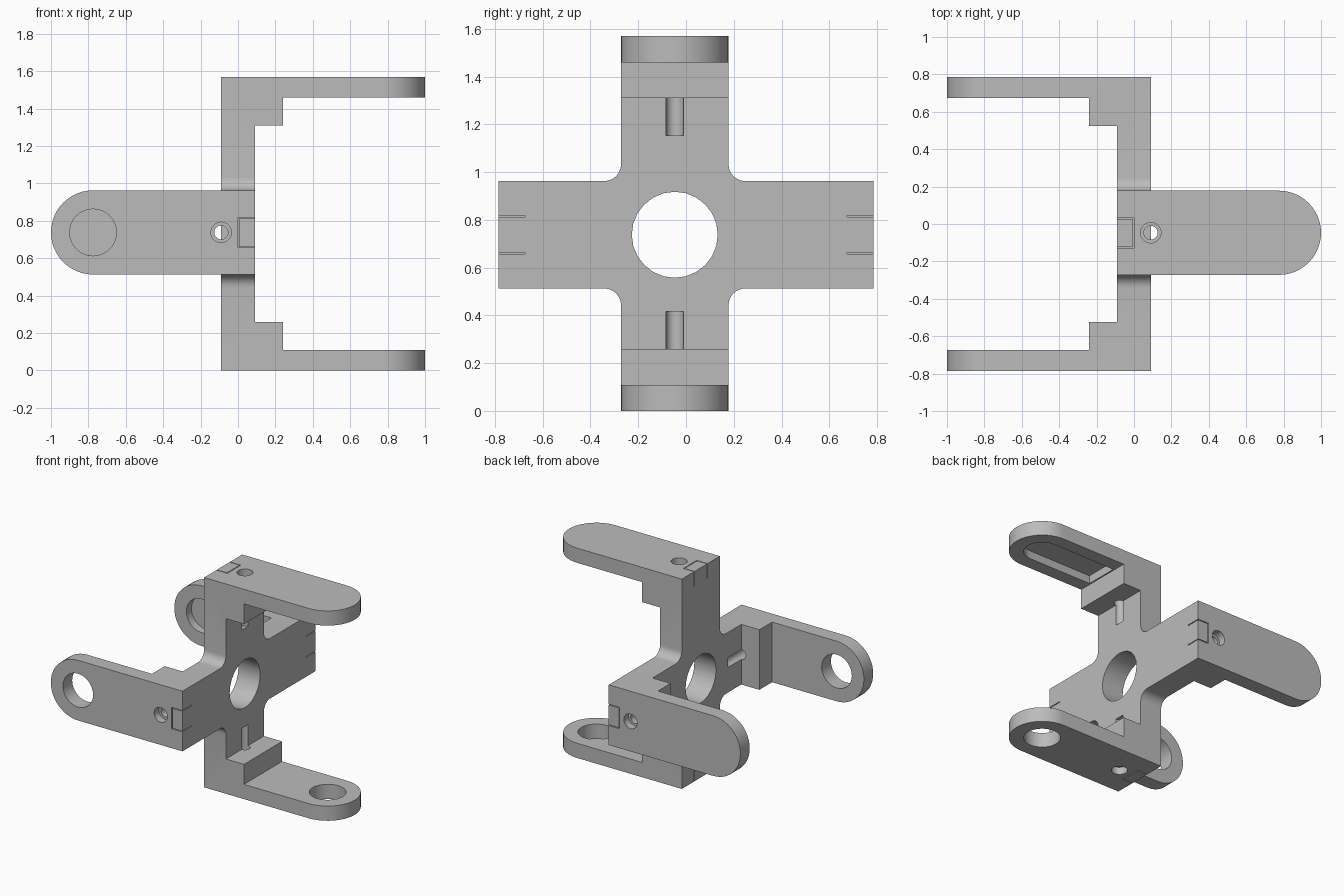
import bpy, bmesh
from math import pi, cos, sin, radians
from mathutils import Matrix, Vector

cube = bpy.data.objects.get("Cube")
if cube:
    bpy.data.objects.remove(cube, do_unlink=True)

grey = bpy.data.materials.new("plain grey")
grey.use_nodes = True
grey.diffuse_color = (0.5, 0.5, 0.5, 1)
bsdf = next(n for n in grey.node_tree.nodes if n.type == 'BSDF_PRINCIPLED')
bsdf.inputs["Base Color"].default_value = (0.5, 0.5, 0.5, 1)

HALF = 0.785      # centre to outer face of each arm
SHIFT = 0.047     # sideways offset of the arm bands
W = 0.225         # half width of a band
T = 0.09          # half thickness of the cross plate
TIP = 0.775       # centre of the rounded prong end


def prism(name, pts, low, high, frame):
    """Extrude a flat outline between two heights of a local frame."""
    bm = bmesh.new()
    face = bm.faces.new([bm.verts.new((x, y, low)) for x, y in pts])
    ext = bmesh.ops.extrude_face_region(bm, geom=[face])
    verts = [v for v in ext["geom"] if isinstance(v, bmesh.types.BMVert)]
    bmesh.ops.translate(bm, verts=verts, vec=(0, 0, high - low))
    bmesh.ops.transform(bm, matrix=frame, verts=bm.verts)
    bmesh.ops.recalc_face_normals(bm, faces=bm.faces)
    mesh = bpy.data.meshes.new(name)
    bm.to_mesh(mesh)
    bm.free()
    obj = bpy.data.objects.new(name, mesh)
    bpy.context.scene.collection.objects.link(obj)
    return obj


def arc(cx, cy, r, start, end, n):
    return [(cx + r * cos(start + (end - start) * i / n),
             cy + r * sin(start + (end - start) * i / n)) for i in range(n + 1)]


def circle(cx, r, n):
    return arc(cx, 0, r, 0, 2 * pi, n)[:-1]


def rect(x0, x1, half):
    return [(x0, -half), (x1, -half), (x1, half), (x0, half)]


def tongue(x0, cx, r):
    """Strip with a round far end."""
    return [(x0, -r)] + arc(cx, 0, r, -pi / 2, pi / 2, 24) + [(x0, r)]


def combine(target, tool, operation):
    mod = target.modifiers.new(operation, 'BOOLEAN')
    mod.operation = operation
    mod.solver = 'EXACT'
    mod.object = tool
    bpy.context.view_layer.objects.active = target
    bpy.ops.object.modifier_apply(modifier=mod.name)
    bpy.data.objects.remove(tool, do_unlink=True)


# cross plate with filleted inner corners
outline = []
R = 0.07
reach = HALF - 0.04
for sy, sz in ((1, 1), (-1, 1), (-1, -1), (1, -1)):
    quarter = [(reach + sy * SHIFT, W)]
    quarter += arc(W + R, W + R, R, 1.5 * pi, pi, 8)
    quarter += [(W, reach + sz * SHIFT)]
    if sy * sz < 0:
        quarter.reverse()
    outline += [(sy * a, sz * b) for a, b in quarter]
plate_frame = Matrix(((0, 0, 1, 0), (1, 0, 0, -SHIFT),
                      (0, 1, 0, HALF - SHIFT), (0, 0, 0, 1)))
frame_obj = prism("bracket_frame", outline, -T, T, plate_frame)
frame_obj.data.materials.append(grey)

# each arm: name, outward direction, prong direction, band offset, through hole
X, Y, Z = Vector((1, 0, 0)), Vector((0, 1, 0)), Vector((0, 0, 1))
arms = (("top", Z, X, -SHIFT * Y, False), ("bottom", -Z, X, -SHIFT * Y, True),
        ("front", -Y, -X, -SHIFT * Z, True), ("back", Y, -X, -SHIFT * Z, False))
INNER = HALF - 0.11
cutters, keys = [], []

for name, out, along, offset, through in arms:
    m = Matrix((along, out.cross(along), out)).transposed().to_4x4()
    m.translation = HALF * Z + offset
    # prong and corner step
    combine(frame_obj, prism("prong", tongue(-T, TIP, W), INNER, HALF, m), 'UNION')
    combine(frame_obj, prism("step", rect(0, 0.24, W), 0.525, 0.74, m), 'UNION')
    # pivot hole or blind slot
    if through:
        cutters.append(prism("pivot_cut", circle(TIP, 0.125, 32), 0.6, 0.85, m))
    else:
        cutters.append(prism("slot_cut", tongue(0.25, TIP, 0.125), 0.6, INNER + 0.06, m))
    # screw hole, counterbore and key pocket
    cutters.append(prism("screw_cut", circle(T, 0.037, 20), 0.368, 0.85, m))
    cutters.append(prism("bore_cut", circle(T, 0.055, 20), 0.73, 0.85, m))
    cutters.append(prism("key_cut", rect(-0.12, 0, 0.08), INNER, 0.85, m))
    # key filling the pocket with a hairline gap
    keys.append(prism(name + "_key", rect(-T, -0.006, 0.074), INNER - 0.005, HALF, m))

cutters.append(prism("centre_cut", circle(0, 0.18, 24), -0.2, 0.2, plate_frame))
for tool in cutters:
    combine(frame_obj, tool, 'DIFFERENCE')

# tidy flat regions
bm = bmesh.new()
bm.from_mesh(frame_obj.data)
bmesh.ops.remove_doubles(bm, verts=bm.verts, dist=0.0001)
bmesh.ops.dissolve_limit(bm, angle_limit=radians(0.5), verts=bm.verts, edges=bm.edges)
bm.to_mesh(frame_obj.data)
bm.free()

for key in keys:
    key.data.materials.append(grey)
bpy.ops.object.select_all(action='DESELECT')
frame_obj.select_set(True)
bpy.context.view_layer.objects.active = frame_obj
bpy.ops.object.shade_smooth_by_angle(angle=radians(30))
